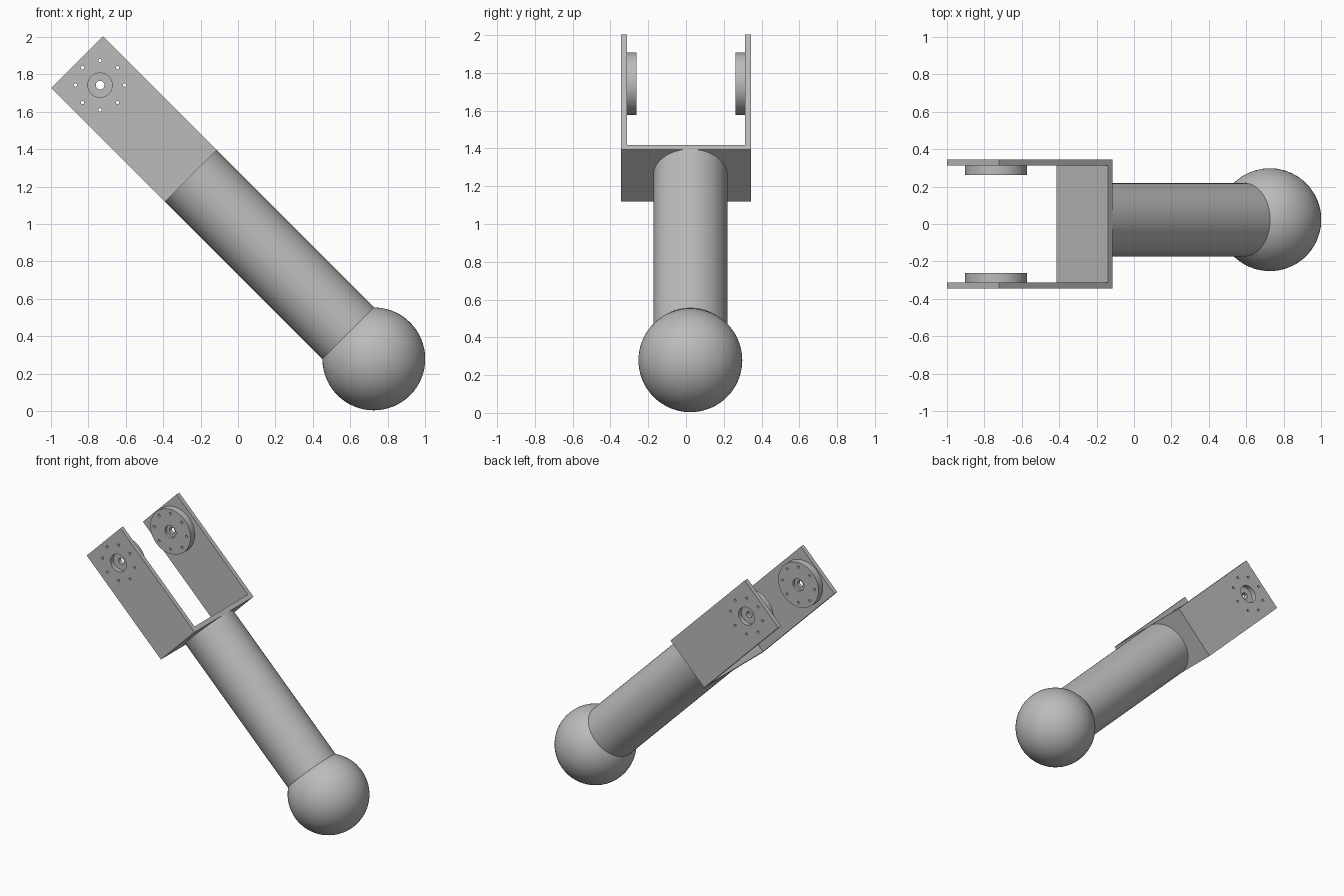
import bpy, bmesh
from math import radians, cos, sin, pi
from mathutils import Matrix, Vector

if "Cube" in bpy.data.objects:
    bpy.data.objects.remove(bpy.data.objects["Cube"])

grey = bpy.data.materials.new("plain grey")
grey.use_nodes = True
grey.diffuse_color = (0.5, 0.5, 0.5, 1)
grey.node_tree.nodes["Principled BSDF"].inputs["Base Color"].default_value = (0.5, 0.5, 0.5, 1)

# Arm frame: local z runs up the tilted arm, origin under the fork base
ARM = Matrix.Translation((-0.2525, 0, 1.2575)) @ Matrix.Rotation(radians(-45), 4, "Y")
HALF, WIDTH, WALL, LENGTH = 0.345, 0.39, 0.033, 0.86
PIVOT = 0.686
SHIFT = 0.023          # sideways offset of tube and ball
INNER = HALF - WALL


def finish(name, bm):
    bmesh.ops.recalc_face_normals(bm, faces=bm.faces)
    mesh = bpy.data.meshes.new(name)
    bm.to_mesh(mesh)
    bm.free()
    mesh.transform(ARM)
    mesh.materials.append(grey)
    obj = bpy.data.objects.new(name, mesh)
    bpy.context.collection.objects.link(obj)
    return obj


def pin(bm, radius, y0, y1, x=0, z=PIVOT, sides=24):
    """Cylinder running along y."""
    place = Matrix.Translation((x, (y0 + y1) / 2, z)) @ Matrix.Rotation(pi / 2, 4, "X")
    bmesh.ops.create_cone(bm, cap_ends=True, segments=sides, radius1=radius,
                          radius2=radius, depth=abs(y1 - y0), matrix=place)


def bolt_circle(bm):
    for i in range(8):
        a = i * pi / 4
        pin(bm, 0.009, -0.5, 0.5, 0.132 * cos(a), PIVOT + 0.132 * sin(a), 16)


def select(obj):
    bpy.ops.object.select_all(action="DESELECT")
    obj.select_set(True)
    bpy.context.view_layer.objects.active = obj


def cut(obj, bm):
    cutter = finish("cutter", bm)
    mod = obj.modifiers.new("cut", "BOOLEAN")
    mod.operation, mod.solver, mod.object = "DIFFERENCE", "EXACT", cutter
    select(obj)
    bpy.ops.object.modifier_apply(modifier=mod.name)
    bpy.data.objects.remove(cutter)


def smooth(obj):
    select(obj)
    bpy.ops.object.shade_smooth_by_angle(angle=radians(30))


# Fork: U profile extruded across its width
bm = bmesh.new()
outline = [(-HALF, 0), (HALF, 0), (HALF, LENGTH), (INNER, LENGTH),
           (INNER, WALL), (-INNER, WALL), (-INNER, LENGTH), (-HALF, LENGTH)]
face = bm.faces.new([bm.verts.new((-WIDTH / 2, y, z)) for y, z in outline])
side = bmesh.ops.extrude_face_region(bm, geom=[face])
bmesh.ops.translate(bm, vec=(WIDTH, 0, 0),
                    verts=[v for v in side["geom"] if isinstance(v, bmesh.types.BMVert)])
fork = finish("fork", bm)
drill = bmesh.new()
pin(drill, 0.065, -0.5, 0.5, sides=48)
bolt_circle(drill)
cut(fork, drill)
smooth(fork)

# Pivot discs on the inner faces, drilled and counterbored
for name, s in (("front_pivot_disc", -1), ("back_pivot_disc", 1)):
    bm = bmesh.new()
    pin(bm, 0.165, s * (INNER - 0.05), s * INNER, sides=64)
    disc = finish(name, bm)
    drill = bmesh.new()
    pin(drill, 0.023, -0.5, 0.5, sides=32)
    bolt_circle(drill)
    cut(disc, drill)
    bore = bmesh.new()
    pin(bore, 0.045, s * 0.2, s * (INNER - 0.03), sides=32)
    cut(disc, bore)
    smooth(disc)

# Tube
bm = bmesh.new()
bmesh.ops.create_cone(bm, cap_ends=True, segments=96, radius1=0.196, radius2=0.196,
                      depth=1.19, matrix=Matrix.Translation((0, SHIFT, -0.595)))
smooth(finish("tube", bm))

# Ball at the lower end
bm = bmesh.new()
bmesh.ops.create_uvsphere(bm, u_segments=64, v_segments=32, radius=0.275,
                          matrix=Matrix.Translation((0, SHIFT, -1.384)))
smooth(finish("ball", bm))
